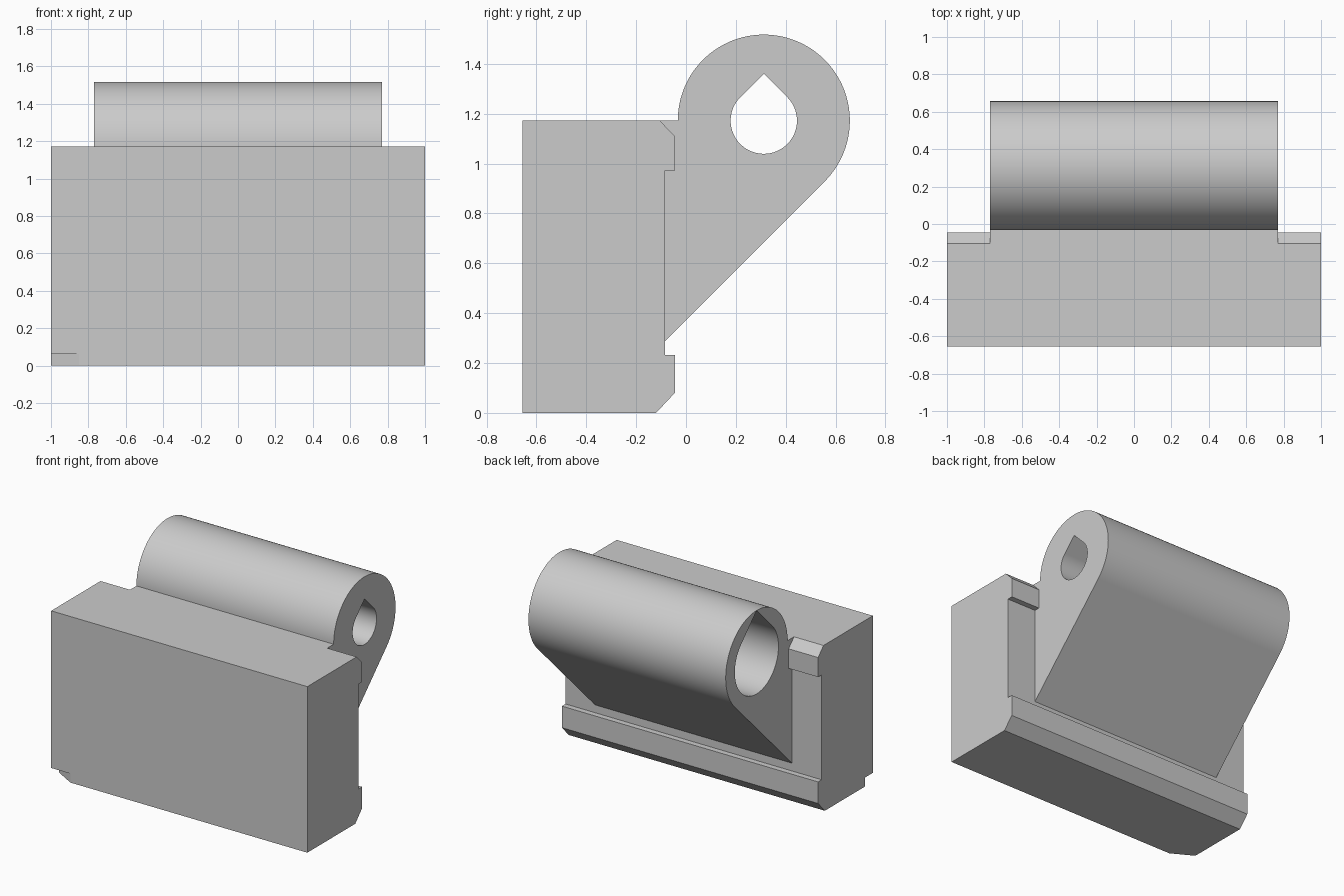
import bpy, bmesh, math
from mathutils import Matrix

cube = bpy.data.objects.get("Cube")
if cube:
    bpy.data.objects.remove(cube, do_unlink=True)

grey = bpy.data.materials.new("light_grey")
grey.use_nodes = True
grey.diffuse_color = (0.6, 0.6, 0.6, 1)
grey.node_tree.nodes["Principled BSDF"].inputs["Base Color"].default_value = grey.diffuse_color

TOP = 1.172                # block top and pin axis height
AXIS_Y, RADIUS = 0.312, 0.345
HALF = 0.77                # half length of the barrel


def prism(name, points, low, high, axis="X"):
    """Extrude a (y, z) profile along x, or an (x, y) profile along z."""
    bm = bmesh.new()
    if axis == "X":
        verts = [bm.verts.new((low, a, b)) for a, b in points]
        move = (high - low, 0, 0)
    else:
        verts = [bm.verts.new((a, b, low)) for a, b in points]
        move = (0, 0, high - low)
    face = bm.faces.new(verts)
    new = bmesh.ops.extrude_face_region(bm, geom=[face])["geom"]
    bmesh.ops.translate(bm, vec=move, verts=[v for v in new if isinstance(v, bmesh.types.BMVert)])
    bmesh.ops.recalc_face_normals(bm, faces=bm.faces)
    mesh = bpy.data.meshes.new(name)
    bm.to_mesh(mesh)
    bm.free()
    mesh.materials.append(grey)
    obj = bpy.data.objects.new(name, mesh)
    bpy.context.collection.objects.link(obj)
    return obj


def arc(radius, start, end, steps):
    """Points on an arc about the pin axis, angles in degrees."""
    angles = [math.radians(start + (end - start) * i / steps) for i in range(steps + 1)]
    return [(AXIS_Y + radius * math.cos(a), TOP + radius * math.sin(a)) for a in angles]


def teardrop(radius):
    """Round hole with a 45 degree peak on top."""
    return arc(radius, 135, 405, 72) + [(AXIS_Y, TOP + radius * math.sqrt(2))]


def combine(target, tool, operation):
    bpy.context.view_layer.objects.active = target
    mod = target.modifiers.new(operation.lower(), "BOOLEAN")
    mod.operation, mod.solver, mod.object = operation, "EXACT", tool
    bpy.ops.object.modifier_apply(modifier=mod.name)
    bpy.data.objects.remove(tool, do_unlink=True)


# Block with lower rail, upper lugs and the recess between them
block = prism("hinge_block", [
    (-0.655, 0), (-0.12, 0), (-0.045, 0.08), (-0.045, 0.232), (-0.085, 0.232),
    (-0.085, 0.972), (-0.045, 0.972), (-0.045, 1.11), (-0.105, TOP), (-0.655, TOP)], -1, 1)

# Barrel with its sloping support
slope_z = TOP - RADIUS * math.sqrt(2) - (AXIS_Y + 0.085)
barrel = prism("barrel", [(-0.3, slope_z), (-0.3, TOP)] + arc(RADIUS, 180, -45, 90)
               + [(-0.085, slope_z)], -HALF, HALF)
combine(block, barrel, "UNION")

# Pin hole and its wider counterbore
combine(block, prism("pin_hole", teardrop(0.133), -0.9, 0.9), "DIFFERENCE")
combine(block, prism("counterbore", teardrop(0.2435), -0.9, -0.46), "DIFFERENCE")

# Slanted notch at the front bottom corner
notch = [(-0.85, -0.655), (-1, -0.57), (-1.1, -0.57), (-1.1, -0.75), (-0.85, -0.75)]
combine(block, prism("corner_notch", notch, -0.1, 0.063, "Z"), "DIFFERENCE")

# Smooth round faces, crisp edges
bpy.ops.object.select_all(action="DESELECT")
block.select_set(True)
bpy.context.view_layer.objects.active = block
bpy.ops.object.shade_smooth_by_angle(angle=math.radians(25))
weighted = block.modifiers.new("weighted_normals", "WEIGHTED_NORMAL")
weighted.keep_sharp = True
